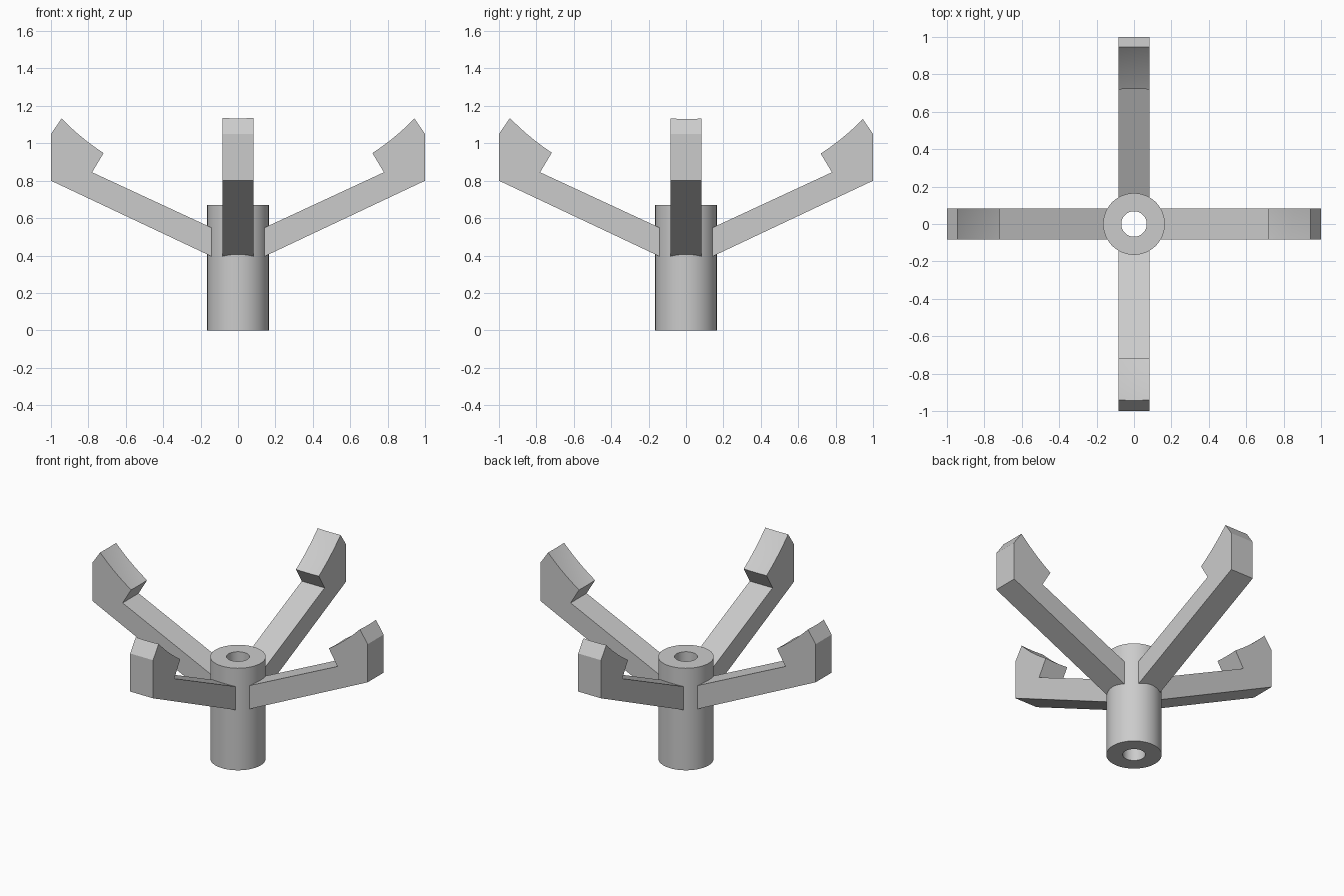
import bpy, bmesh, math
from mathutils import Matrix

if "Cube" in bpy.data.objects:
    bpy.data.objects.remove(bpy.data.objects["Cube"], do_unlink=True)

HUB_R, HOLE_R, HUB_H = 0.165, 0.068, 0.67
ARM_HALF = 0.083
DISH_R, DISH_Z = 1.319, 2.05

grey = bpy.data.materials.new("plain grey")
grey.use_nodes = True
colour = (0.6, 0.6, 0.6, 1)
grey.diffuse_color = colour
grey.node_tree.nodes["Principled BSDF"].inputs["Base Color"].default_value = colour


def make_object(name, bm):
    bmesh.ops.recalc_face_normals(bm, faces=bm.faces)
    mesh = bpy.data.meshes.new(name)
    bm.to_mesh(mesh)
    bm.free()
    mesh.materials.append(grey)
    obj = bpy.data.objects.new(name, mesh)
    bpy.context.collection.objects.link(obj)
    return obj


def activate(obj):
    bpy.ops.object.select_all(action="DESELECT")
    obj.select_set(True)
    bpy.context.view_layer.objects.active = obj


def smooth(obj):
    activate(obj)
    bpy.ops.object.shade_smooth_by_angle(angle=math.radians(25))


# Hollow hub: a rectangular wall section swept round the axis
bm = bmesh.new()
section = [(HOLE_R, 0), (HUB_R, 0), (HUB_R, HUB_H), (HOLE_R, HUB_H)]
verts = [bm.verts.new((x, 0, z)) for x, z in section]
edges = [bm.edges.new((verts[i], verts[(i + 1) % 4])) for i in range(4)]
bmesh.ops.spin(bm, geom=verts + edges, cent=(0, 0, 0), axis=(0, 0, 1),
               angle=math.tau, steps=64, use_merge=True)
bmesh.ops.remove_doubles(bm, verts=bm.verts, dist=1e-5)
smooth(make_object("hub", bm))

# Spherical cutter that dishes the seats on the arm tips
bm = bmesh.new()
bmesh.ops.create_uvsphere(bm, u_segments=160, v_segments=80, radius=DISH_R,
                          matrix=Matrix.Translation((0, 0.005, DISH_Z)))
dish = make_object("dish_cutter", bm)
dish.hide_render = True

# Sloping arms with an upturned jaw, one on each side
arm_profile = [(0.12, 0.385), (1, 0.8), (1, 1.05), (0.89, 1.21),
               (0.66, 1.045), (0.78, 0.845), (0.12, 0.539)]
for i, side in enumerate(["left", "back", "right", "front"]):
    bm = bmesh.new()
    face = bm.faces.new([bm.verts.new((x, -ARM_HALF, z)) for x, z in arm_profile])
    extruded = bmesh.ops.extrude_face_region(bm, geom=[face])["geom"]
    bmesh.ops.translate(bm, vec=(0, 2 * ARM_HALF, 0),
                        verts=[g for g in extruded if isinstance(g, bmesh.types.BMVert)])
    bmesh.ops.rotate(bm, verts=bm.verts, cent=(0, 0, 0),
                     matrix=Matrix.Rotation(i * math.pi / 2, 3, "Z"))
    arm = make_object(side + "_arm", bm)
    cut = arm.modifiers.new("dished seat", "BOOLEAN")
    cut.operation = "DIFFERENCE"
    cut.solver = "EXACT"
    cut.object = dish
    activate(arm)
    bpy.ops.object.modifier_apply(modifier=cut.name)
    smooth(arm)

# The cutter is no longer needed
bpy.data.objects.remove(dish, do_unlink=True)
